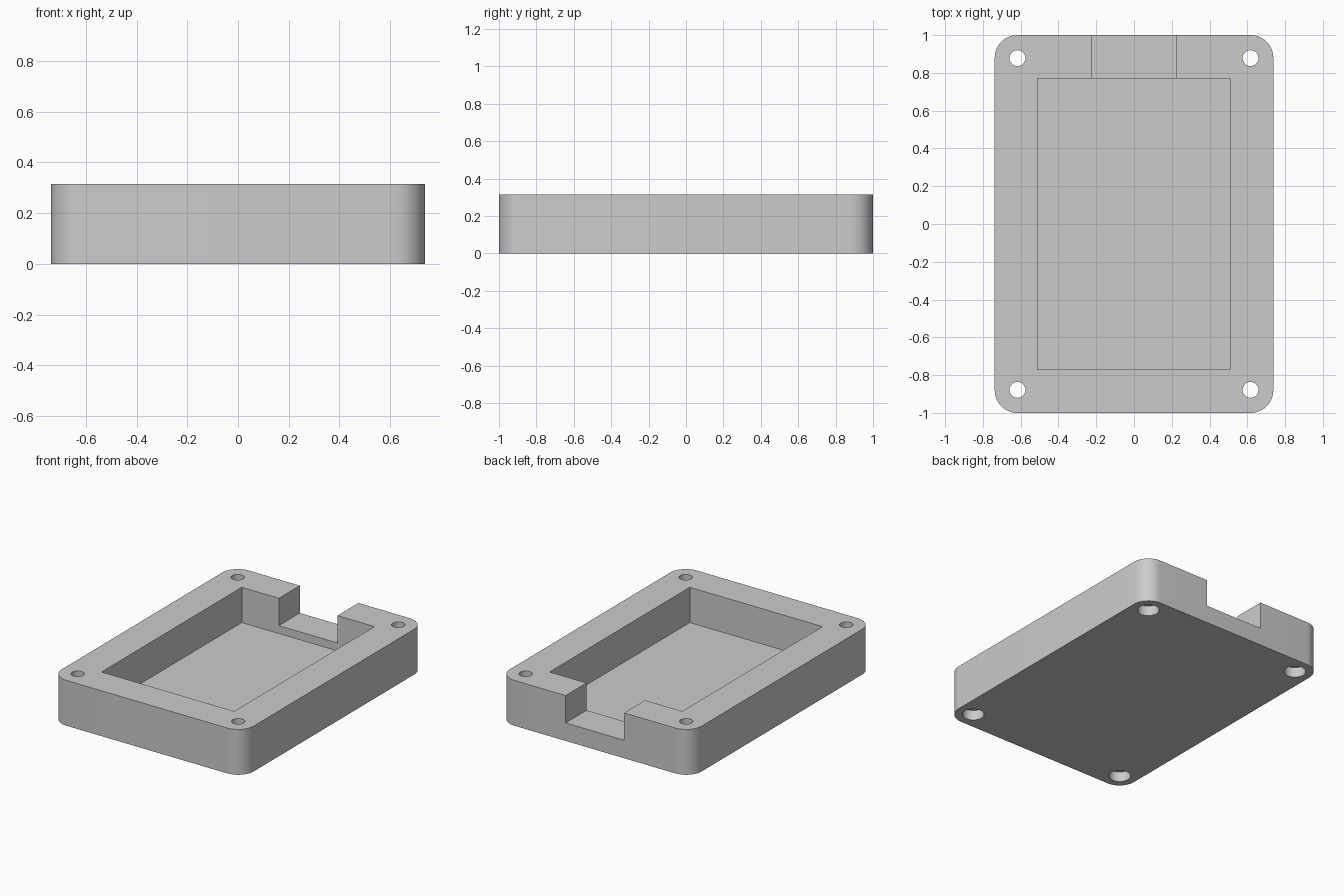
import bpy
import bmesh
from math import cos, sin, pi, radians

WIDTH, LENGTH, HEIGHT = 1.475, 2.0, 0.315
CORNER = 0.12
HOLE_X, HOLE_Y = 0.617, 0.878

default = bpy.data.objects.get("Cube")
if default:
    bpy.data.objects.remove(default, do_unlink=True)

grey = bpy.data.materials.new("plain grey")
grey.use_nodes = True
grey.diffuse_color = (0.6, 0.6, 0.6, 1)
grey.node_tree.nodes["Principled BSDF"].inputs["Base Color"].default_value = (0.6, 0.6, 0.6, 1)


def prism(name, outline, z0, z1):
    """Extrude a flat counter-clockwise outline from z0 to z1."""
    bm = bmesh.new()
    base = bm.faces.new([bm.verts.new((x, y, z0)) for x, y in outline])
    top = bmesh.ops.extrude_face_region(bm, geom=[base])["geom"]
    verts = [g for g in top if isinstance(g, bmesh.types.BMVert)]
    bmesh.ops.translate(bm, vec=(0, 0, z1 - z0), verts=verts)
    bmesh.ops.recalc_face_normals(bm, faces=bm.faces)
    mesh = bpy.data.meshes.new(name)
    bm.to_mesh(mesh)
    bm.free()
    mesh.materials.append(grey)
    obj = bpy.data.objects.new(name, mesh)
    bpy.context.collection.objects.link(obj)
    return obj


def rectangle(x0, x1, y0, y1):
    return [(x0, y0), (x1, y0), (x1, y1), (x0, y1)]


def circle(x, y, r, sides=40):
    return [(x + r * cos(2 * pi * i / sides), y + r * sin(2 * pi * i / sides))
            for i in range(sides)]


def rounded_rectangle(w, l, r, steps=12):
    points = []
    for quarter, (sx, sy) in enumerate([(1, 1), (-1, 1), (-1, -1), (1, -1)]):
        for i in range(steps + 1):
            a = (quarter + i / steps) * pi / 2
            points.append((sx * (w / 2 - r) + r * cos(a), sy * (l / 2 - r) + r * sin(a)))
    return points


# Rounded block
tray = prism("tray", rounded_rectangle(WIDTH, LENGTH, CORNER), 0, HEIGHT)

# Cavity and the cable notch through the back wall
cutters = [
    prism("cavity_cutter", rectangle(-0.51, 0.51, -0.77, 0.77), 0.07, 0.5),
    prism("notch_cutter", rectangle(-0.225, 0.225, 0.7, 1.1), 0.125, 0.5),
]

# Screw holes, with wider recesses for the screw heads underneath
for sx in (-1, 1):
    for sy in (-1, 1):
        x, y = sx * HOLE_X, sy * HOLE_Y
        cutters.append(prism("screw_hole_cutter", circle(x, y, 0.042), -0.1, 0.5))
        cutters.append(prism("screw_head_cutter", circle(x, y, 0.07), -0.1, 0.07))

bpy.ops.object.select_all(action="DESELECT")
bpy.context.view_layer.objects.active = tray
tray.select_set(True)
for cutter in cutters:
    cutter.hide_render = True
    cut = tray.modifiers.new("cut", "BOOLEAN")
    cut.operation = "DIFFERENCE"
    cut.solver = "EXACT"
    cut.object = cutter
    bpy.ops.object.modifier_apply(modifier=cut.name)
    bpy.data.objects.remove(cutter, do_unlink=True)

bpy.ops.object.shade_smooth_by_angle(angle=radians(30))
